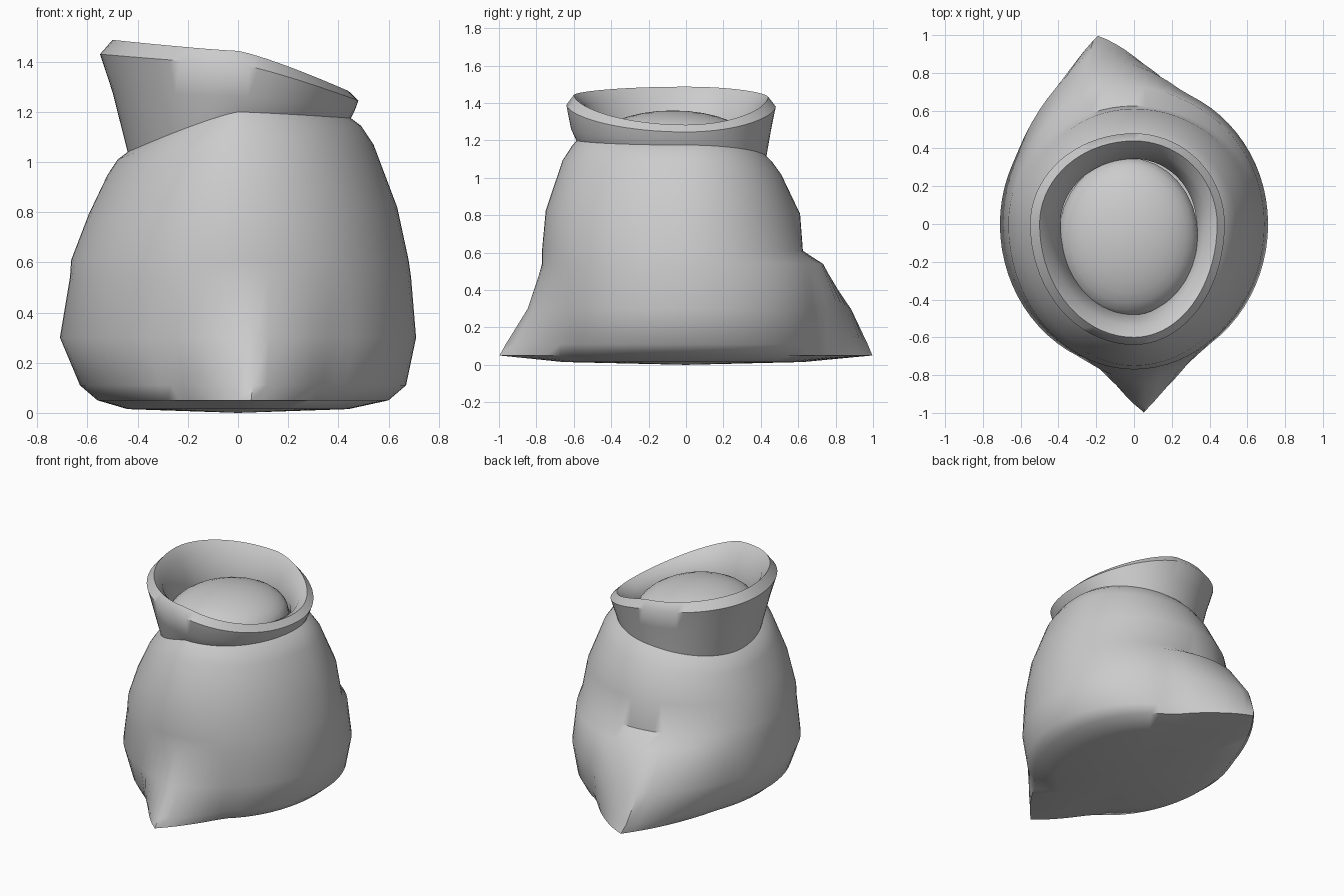
import bpy, bmesh, math

if "Cube" in bpy.data.objects:
    bpy.data.objects.remove(bpy.data.objects["Cube"])

SEG = 72
# Height offsets at left, right, front, back: tied neck and slanted rim
NECK_TILT = (-.09, .045, .07, -.015)
RIM_TILT = (.07, -.115, .03, .02)


def ring(bm, z, tilt, left, right, front, back):
    dl, dr, df, db = NECK_TILT if tilt > 0 else RIM_TILT
    # pulled-out base corners fade with height
    tip_f = .26 * max(0, min(z / .05, 1 - (z - .05) / .36))
    tip_b = .32 * max(0, min(z / .05, 1 - (z - .05) / .56))
    verts = []
    for i in range(SEG):
        deg = i * 360 / SEG
        c, s = math.cos(math.radians(deg)), math.sin(math.radians(deg))
        w = abs(c) ** 1.2
        x = c * (right if c > 0 else left)
        y = s * (back if s > 0 else front)
        y -= tip_f * max(0, 1 - abs(deg - 275) / 28)
        y += tip_b * max(0, 1 - abs(deg - 110) / 42)
        dz = w * (dr if c > 0 else dl) + (1 - w) * (db if s > 0 else df)
        verts.append(bm.verts.new((x, y, z + abs(tilt) * dz)))
    return verts


def finish(name, bm):
    bmesh.ops.recalc_face_normals(bm, faces=bm.faces[:])
    me = bpy.data.meshes.new(name)
    bm.to_mesh(me)
    bm.free()
    ob = bpy.data.objects.new(name, me)
    bpy.context.collection.objects.link(ob)
    bpy.ops.object.select_all(action='DESELECT')
    ob.select_set(True)
    bpy.context.view_layer.objects.active = ob
    bpy.ops.object.shade_smooth_by_angle(angle=math.radians(50))


# Sack cloth: z, tilt, then reach to left, right, front, back
profile = [
    (.015, 0, .44, .44, .58, .56),
    (.05, 0, .56, .60, .74, .72),
    (.11, 0, .63, .67, .75, .73),
    (.30, 0, .71, .71, .77, .75),
    (.54, 0, .67, .69, .77, .71),
    (.61, 0, .665, .68, .77, .625),
    (.81, .2, .595, .635, .75, .61),
    (1.03, .9, .52, .54, .66, .51),
    (1.10, 1, .48, .49, .61, .46),
    (1.13, 1, .44, .45, .585, .43),
    (1.25, -.4, .50, .465, .615, .455),
    (1.36, -1, .55, .48, .64, .48),
    (1.41, -1.1, .50, .44, .60, .44),
    (1.36, -.9, .45, .385, .54, .40),
    (1.21, -.3, .39, .33, .48, .345),
    (1.13, 0, .40, .34, .49, .355),
]
bm = bmesh.new()
loops = [ring(bm, *row) for row in profile]
for a, b in zip(loops, loops[1:]):
    for i in range(SEG):
        j = (i + 1) % SEG
        bm.faces.new((a[i], a[j], b[j], b[i]))
bottom = bm.verts.new((0, 0, 0))
for i in range(SEG):
    bm.faces.new((loops[0][i], loops[0][(i + 1) % SEG], bottom))
finish("sack", bm)

# Domed contents filling the mouth
bm = bmesh.new()
bmesh.ops.create_uvsphere(bm, u_segments=32, v_segments=16, radius=1)
bmesh.ops.delete(bm, geom=[v for v in bm.verts if v.co.z < -.01], context='VERTS')
bmesh.ops.scale(bm, vec=(.37, .42, .18), verts=bm.verts)
bmesh.ops.translate(bm, vec=(-.03, -.07, 1.18), verts=bm.verts)
finish("sack_contents", bm)
